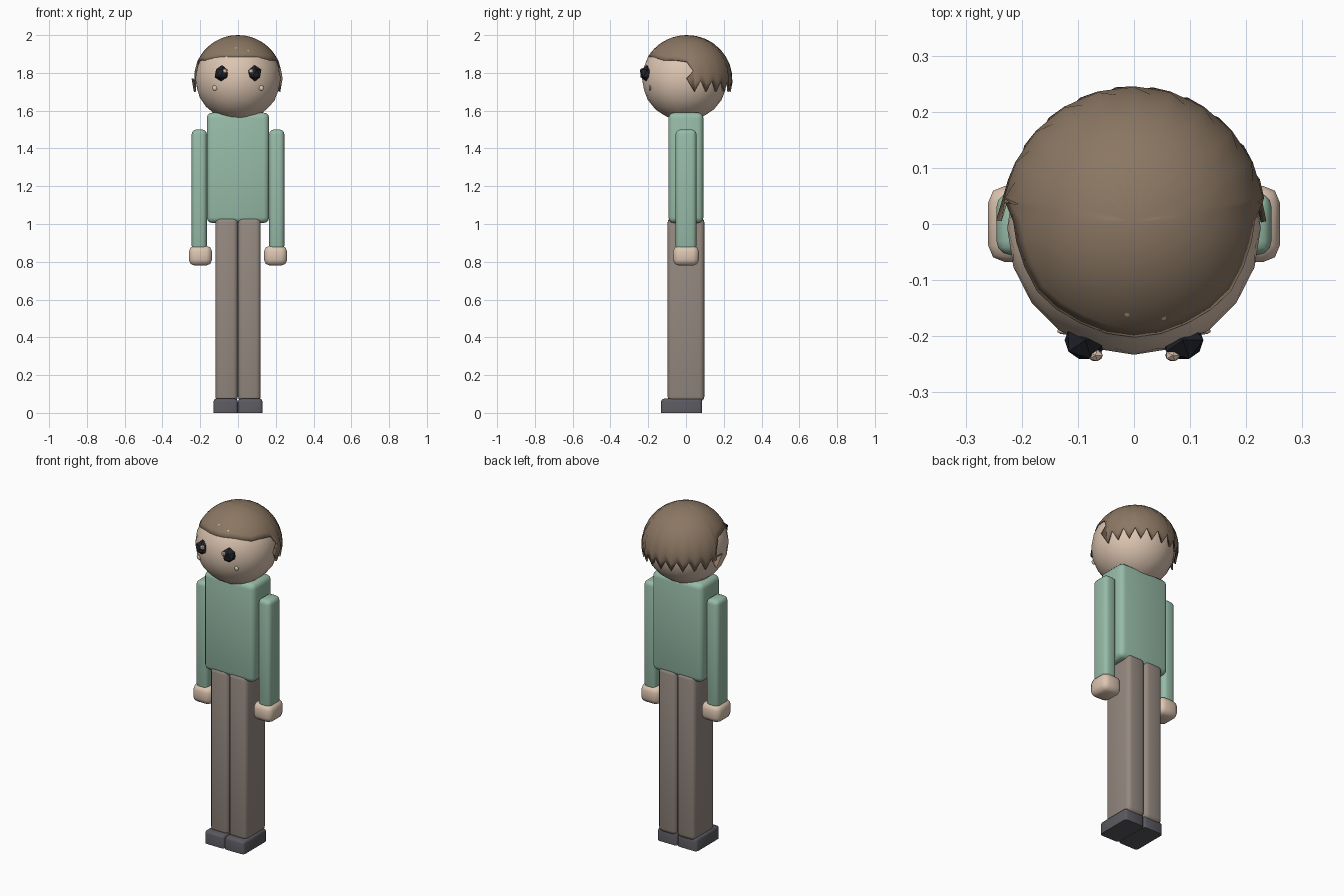
import bpy, bmesh, math
from mathutils import Vector

if "Cube" in bpy.data.objects:
    bpy.data.objects.remove(bpy.data.objects["Cube"])


def material(name, rgb):
    m = bpy.data.materials.new(name)
    m.diffuse_color = (*rgb, 1)
    m.use_nodes = True
    m.node_tree.nodes["Principled BSDF"].inputs["Base Color"].default_value = m.diffuse_color
    return m


SKIN = material("skin", (0.72, 0.56, 0.44))
HAIR = material("hair_brown", (0.26, 0.185, 0.125))
GREEN = material("shirt_green", (0.31, 0.50, 0.39))
TROUSER = material("trouser_taupe", (0.30, 0.25, 0.215))
SHOE = material("shoe_grey", (0.10, 0.10, 0.115))
EYE = material("eye_black", (0.016, 0.017, 0.024))


def finish(name, bm, mat, angle=None):
    me = bpy.data.meshes.new(name)
    bmesh.ops.recalc_face_normals(bm, faces=bm.faces)
    bm.to_mesh(me)
    bm.free()
    me.materials.append(mat)
    ob = bpy.data.objects.new(name, me)
    bpy.context.collection.objects.link(ob)
    if angle:
        bpy.ops.object.select_all(action='DESELECT')
        ob.select_set(True)
        bpy.context.view_layer.objects.active = ob
        bpy.ops.object.shade_smooth_by_angle(angle=math.radians(angle))
    return ob


def rounded_box(name, lo, hi, mat, bevel, segments=3, flat_bottom=False):
    bm = bmesh.new()
    bmesh.ops.create_cube(bm, size=1)
    for v in bm.verts:
        v.co = Vector([(a + b) / 2 + c * (b - a) for a, b, c in zip(lo, hi, v.co)])
    edges = [e for e in bm.edges
             if not flat_bottom or max(v.co.z for v in e.verts) > lo[2] + 0.001]
    bmesh.ops.bevel(bm, geom=edges, offset=bevel, segments=segments,
                    profile=0.5, affect='EDGES', clamp_overlap=True)
    return finish(name, bm, mat, 50)


def ball(name, centre, radii, mat, subdiv, angle=None):
    bm = bmesh.new()
    bmesh.ops.create_icosphere(bm, subdivisions=subdiv, radius=1)
    for v in bm.verts:
        v.co = Vector([c + r * k for c, r, k in zip(centre, radii, v.co)])
    return finish(name, bm, mat, angle)


# Body and head
rounded_box("torso", (-0.165, -0.093, 1.005), (0.165, 0.092, 1.59), GREEN, 0.03)
ball("head", (0, -0.007, 1.77), (0.226, 0.226, 0.225), SKIN, 3, 60)

# Paired limbs and face parts
for s, side in ((-1, "left"), (1, "right")):
    def pair(name, x0, x1, y0, y1, z0, z1, mat, bevel, **kw):
        a, b = sorted((s * x0, s * x1))
        rounded_box(f"{side}_{name}", (a, y0, z0), (b, y1, z1), mat, bevel, **kw)

    pair("arm", 0.165, 0.245, -0.055, 0.055, 0.86, 1.50, GREEN, 0.024)
    pair("hand", 0.138, 0.26, -0.068, 0.068, 0.78, 0.885, SKIN, 0.03, segments=2)
    pair("leg", 0.001, 0.12, -0.097, 0.097, 0.06, 1.035, TROUSER, 0.025)
    pair("shoe", 0.001, 0.13, -0.132, 0.086, 0.0, 0.075, SHOE, 0.015,
         segments=2, flat_bottom=True)
    ball(f"{side}_eye", (s * 0.087, -0.207, 1.797), (0.041, 0.039, 0.044), EYE, 1)
    ball(f"{side}_eye_glint", (s * 0.069, -0.234, 1.81), (0.015, 0.012, 0.015), SKIN, 1)
    ball(f"{side}_cheek_dot", (s * 0.123, -0.191, 1.72), (0.014, 0.006, 0.014), SKIN, 2, 60)

# Hair cap: hairline as (degrees from the front, height), ragged teeth behind
CENTRE = Vector((0, 0.005, 1.764))
RADII = Vector((0.236, 0.241, 0.236))


def on_cap(azimuth, polar):
    a = math.radians(azimuth)
    d = (math.sin(polar) * math.sin(a), -math.sin(polar) * math.cos(a), math.cos(polar))
    return Vector([c + r * k for c, r, k in zip(CENTRE, RADII, d)])


def polar_at(z):
    return math.acos((z - CENTRE.z) / RADII.z)


half = [(0, 1.885), (14, 1.886), (28, 1.886), (42, 1.878), (55, 1.868),
        (68, 1.87), (80, 1.866), (90, 1.86), (98, 1.81)]
half += [(100 + 8 * i, 1.76 if i % 2 else 1.70) for i in range(11)]
line = half + [(-a, z) for a, z in reversed(half[1:-1])]

RINGS = 9
bm = bmesh.new()
top = bm.verts.new(on_cap(0, 0))
cols = [[bm.verts.new(on_cap(a, polar_at(z) * k / RINGS)) for k in range(1, RINGS + 1)]
        for a, z in line]
n = len(cols)
for i in range(n):
    p, q = cols[i], cols[(i + 1) % n]
    bm.faces.new((top, p[0], q[0]))
    for k in range(RINGS - 1):
        bm.faces.new((p[k], p[k + 1], q[k + 1], q[k]))
# Sideburn points in front of the first tooth
for s, i in ((1, 8), (-1, n - 9)):
    tip = bm.verts.new(on_cap(s * 90, polar_at(1.77)))
    bm.faces.new((cols[i][-1], tip, cols[i + s][-1]))
hair = finish("hair", bm, HAIR, 60)
thick = hair.modifiers.new("thickness", 'SOLIDIFY')
thick.thickness = 0.01
thick.offset = -1
